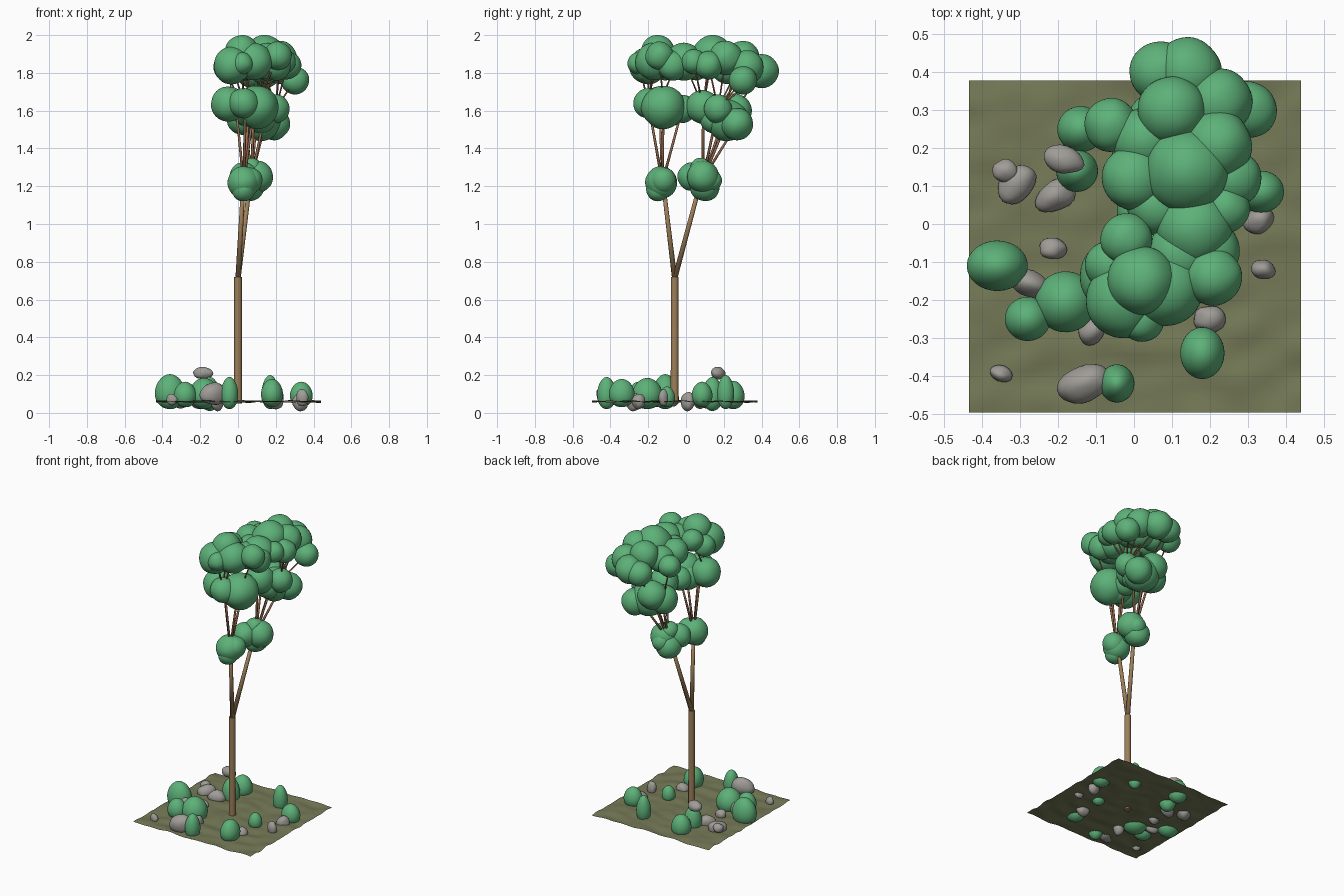
import bpy, bmesh, math
from mathutils import Vector, noise

cube = bpy.data.objects.get("Cube")
if cube:
    bpy.data.objects.remove(cube, do_unlink=True)


def material(name, color):
    m = bpy.data.materials.new(name)
    m.use_nodes = True
    m.diffuse_color = (*color, 1)
    m.node_tree.nodes["Principled BSDF"].inputs["Base Color"].default_value = (*color, 1)
    return m


LEAF = material("leaf green", (0.11, 0.44, 0.19))
SOIL = material("olive soil", (0.18, 0.195, 0.095))
BARK = material("tan bark", (0.34, 0.215, 0.10))
TWIG = material("reddish twig", (0.31, 0.15, 0.08))
STONE = material("grey stone", (0.35, 0.335, 0.31))


def finish(name, bm, mat):
    mesh = bpy.data.meshes.new(name)
    bm.to_mesh(mesh)
    bm.free()
    mesh.materials.append(mat)
    for p in mesh.polygons:
        p.use_smooth = True
    obj = bpy.data.objects.new(name, mesh)
    bpy.context.collection.objects.link(obj)
    return obj


def ball(bm, center, size, taper=0.0, rough=0.0, detail=4, turn=0.0):
    """Icosphere scaled to an ellipsoid, optionally egg shaped or lumpy."""
    center = Vector(center)
    verts = bmesh.ops.create_icosphere(bm, subdivisions=detail, radius=1)["verts"]
    for v in verts:
        d = v.co.copy()
        k = 1 + rough * noise.noise(d * 1.1 + center * 9)
        t = 1 - taper * d.z
        x, y = d.x * size[0] * t * k, d.y * size[1] * t * k
        c, s = math.cos(turn), math.sin(turn)
        v.co = center + Vector((x * c - y * s, x * s + y * c, d.z * size[2] * k))


def stick(bm, a, b, r1, r2, sides=10):
    """Tapered cylinder between two points."""
    a, b = Vector(a), Vector(b)
    rot = (b - a).to_track_quat('Z', 'Y').to_matrix().to_4x4()
    rot.translation = (a + b) / 2
    bmesh.ops.create_cone(bm, cap_ends=True, segments=sides, radius1=r1, radius2=r2,
                          depth=(b - a).length, matrix=rot)


# Ground: gently rippled square sheet
bm = bmesh.new()
bmesh.ops.create_grid(bm, x_segments=40, y_segments=40, size=0.4375)
for v in bm.verts:
    v.co += Vector((0.0025, -0.059, 0.06))
    v.co.z += 0.011 * noise.noise(Vector((v.co.x * 9, v.co.y * 14, 0)))
finish("ground", bm, SOIL)

# Trunk
FORK = Vector((0, -0.06, 0.72))
bm = bmesh.new()
stick(bm, (0, -0.06, 0.05), FORK, 0.021, 0.02, 12)
trunk = finish("trunk", bm, BARK)

# Main branches
TIPS = [Vector((0.03, -0.125, 1.25)), Vector((0.07, 0.09, 1.27))]
bm = bmesh.new()
for tip in TIPS:
    stick(bm, FORK - Vector((0, 0, 0.01)), tip, 0.014, 0.011)
finish("main_branches", bm, BARK)

# Foliage: x, y, z, radius for each puff
LOW = [(.03, -.13, 1.22, .085), (.06, -.12, 1.23, .07), (.03, -.15, 1.18, .06),
       (.10, .09, 1.25, .085), (.03, .03, 1.25, .075), (.06, .10, 1.20, .08),
       (.09, .13, 1.23, .06), (.07, .08, 1.29, .06)]
MIDDLE = [(-.05, -.14, 1.635, .093), (.03, -.20, 1.64, .08), (.10, -.12, 1.62, .115),
          (.06, -.02, 1.61, .075), (.10, .09, 1.62, .09), (.03, .20, 1.56, .09),
          (.12, .22, 1.55, .11), (.19, .27, 1.53, .085), (.20, .17, 1.61, .075)]
MIDDLE_FILL = [(.07, .26, 1.60, .09), (.12, .15, 1.56, .08), (.05, -.09, 1.60, .085)]
TOP = [(-.02, -.04, 1.88, .068), (.02, -.15, 1.91, .09), (-.03, -.20, 1.84, .10),
       (.02, -.25, 1.85, .06), (.08, -.17, 1.86, .10), (.21, -.14, 1.89, .075),
       (.16, -.01, 1.86, .10), (.24, .04, 1.86, .065), (.14, .14, 1.89, .11),
       (.00, .12, 1.86, .085), (.26, .12, 1.84, .075), (.22, .21, 1.88, .09)]
TOP_BACK = [(.10, .30, 1.88, .09), (.22, .32, 1.83, .09), (.30, .30, 1.76, .075),
            (.14, .40, 1.81, .09), (.07, .40, 1.80, .08), (-.06, .26, 1.83, .07)]
TOP_FILL = [(.03, .22, 1.84, .085), (.06, .05, 1.84, .08), (.14, .22, 1.83, .09),
            (-.06, -.11, 1.83, .07), (.12, -.08, 1.85, .085), (.20, -.07, 1.84, .08)]
for name, puffs in (("low", LOW), ("middle", MIDDLE + MIDDLE_FILL),
                    ("top", TOP + TOP_BACK + TOP_FILL)):
    bm = bmesh.new()
    for x, y, z, r in puffs:
        ball(bm, (x, y, z), (r, r, r), rough=0.05)
    finish(name + "_foliage", bm, LEAF)

# Twigs: low fork to middle puffs, middle puffs to nearest top puffs
bm = bmesh.new()
for p in MIDDLE:
    end = Vector((0.65 * p[0] + 0.02, p[1], p[2]))
    start = min(TIPS, key=lambda t: abs(t.y - end.y))
    stick(bm, start - Vector((0, 0, .03)), end, 0.008, 0.006, 8)
for p in TOP + TOP_BACK:
    end = Vector(p[:3])
    near = min(MIDDLE, key=lambda m: (Vector(m[:3]) - end).length)
    stick(bm, near[:3], end, 0.005, 0.004, 6)
finish("twigs", bm, TWIG)

# Ground bushes: x, y, width radius, depth radius, bottom, top
BUSHES = [(-.36, -.11, .08, .066, .02, .205), (-.18, -.205, .08, .08, .02, .185),
          (-.28, -.25, .06, .058, .03, .165), (.18, -.34, .058, .068, .03, .18),
          (-.045, -.42, .046, .05, .02, .19), (-.14, .25, .062, .06, .02, .17),
          (-.15, .14, .055, .055, .01, .19), (.335, .085, .06, .055, .03, .165),
          (.17, .21, .045, .045, .02, .20), (.20, -.10, .042, .042, .03, .14)]
bm = bmesh.new()
for x, y, rx, ry, low, high in BUSHES:
    ball(bm, (x, y, (low + high) / 2), (rx, ry, (high - low) / 2), taper=0.1)
finish("bushes", bm, LEAF)

# Rocks: x, y, z, long radius, short radius, height radius, turn in degrees
ROCKS = [(-.31, .105, .07, .06, .043, .045, 50), (-.34, .14, .09, .034, .03, .03, 0),
         (-.185, .17, .21, .053, .037, .033, -15), (-.205, .075, .07, .056, .04, .045, 30),
         (-.215, -.065, .07, .036, .028, .035, 0), (-.275, -.155, .08, .052, .036, .05, -20),
         (-.11, -.28, .06, .04, .034, .05, 60), (-.35, -.395, .07, .029, .022, .03, -20),
         (-.13, -.42, .10, .075, .048, .06, 20), (.20, -.25, .06, .042, .036, .04, 0),
         (.34, -.12, .08, .033, .026, .045, -10), (.33, .01, .06, .042, .034, .05, 30)]
bm = bmesh.new()
for x, y, z, a, b, h, turn in ROCKS:
    ball(bm, (x, y, z), (a, b, h), rough=0.15, detail=3, turn=math.radians(turn))
finish("rocks", bm, STONE)

# Crisp rims on the trunk ends
bpy.ops.object.select_all(action='DESELECT')
trunk.select_set(True)
bpy.context.view_layer.objects.active = trunk
bpy.ops.object.shade_smooth_by_angle(angle=math.radians(40))
